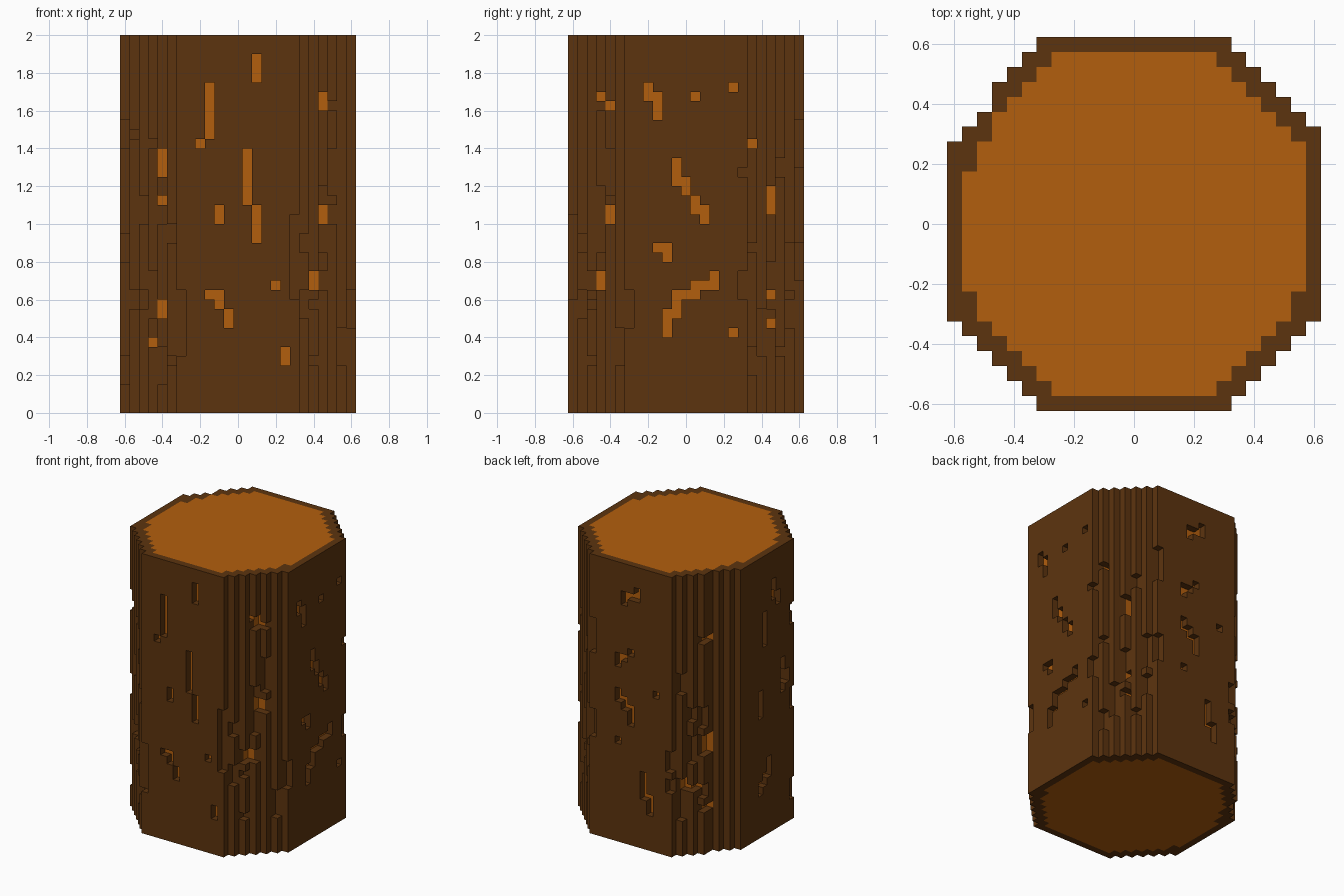
import bpy
import bmesh
import random
from mathutils import Vector

if "Cube" in bpy.data.objects:
    bpy.data.objects.remove(bpy.data.objects["Cube"], do_unlink=True)

STEP = 0.05          # edge of one block
LAYERS = 40          # blocks in the height
EDGE = 12            # blocks from the middle to a flat side
DIAGONAL = 18        # reach of the stepped corners


def make_material(name, colour):
    mat = bpy.data.materials.new(name)
    mat.use_nodes = True
    mat.diffuse_color = (*colour, 1)
    mat.node_tree.nodes["Principled BSDF"].inputs["Base Color"].default_value = (*colour, 1)
    return mat


def in_octagon(i, j, edge, diagonal):
    return max(abs(i), abs(j)) <= edge and abs(i) + abs(j) <= diagonal


# Ground plan: wood inside, a ring of bark around it
span = range(-EDGE, EDGE + 1)
plan = {(i, j) for i in span for j in span if in_octagon(i, j, EDGE, DIAGONAL)}
plan -= {(-10, 8), (-11, 7), (-12, 6)}
core = {c for c in plan if in_octagon(*c, EDGE - 1, DIAGONAL - 2)}
core -= {(-10, 6), (-11, 5), (-11, 4), (11, -5), (-11, -5)}


def stack(columns):
    return {(i, j, k) for i, j in columns for k in range(LAYERS)}


wood_blocks = stack(core)
bark_blocks = stack(plan - core)


# Cracks cut straight in through the bark: (column, lowest layer, highest layer)
def carve(to_cell, runs):
    for column, low, high in runs:
        for depth in range(EDGE, 0, -1):
            cell = to_cell(column, depth)
            if cell in core:
                break
            for k in range(low, high + 1):
                bark_blocks.discard((*cell, k))


front_cracks = [
    (2, 35, 37), (-3, 29, 34), (-4, 28, 28), (1, 22, 27), (2, 18, 21),
    (-2, 20, 21), (4, 13, 13), (-3, 12, 12), (-2, 11, 12), (-1, 9, 10),
    (5, 5, 6), (-8, 25, 27), (-8, 22, 22), (-8, 10, 11), (-9, 7, 7),
    (9, 32, 33), (9, 20, 20), (8, 13, 14),
]
left_cracks = [
    (-4, 33, 34), (-3, 31, 33), (1, 33, 33), (5, 34, 34), (-1, 24, 26),
    (0, 23, 24), (1, 21, 22), (2, 20, 21), (-3, 17, 17), (-2, 16, 17),
    (3, 13, 14), (2, 13, 13), (1, 12, 13), (0, 12, 12), (-1, 10, 12),
    (-2, 8, 10), (5, 8, 8), (-9, 33, 33), (-8, 32, 32), (-8, 20, 21),
    (-9, 13, 14), (7, 28, 28), (9, 21, 23), (9, 12, 12), (9, 9, 9),
]
back_cracks = [
    (1, 34, 35), (0, 35, 35), (-1, 35, 36), (2, 25, 26), (1, 26, 26),
    (0, 27, 27), (2, 20, 21), (1, 19, 20), (0, 17, 19), (2, 14, 14),
    (-4, 22, 22), (-2, 7, 10), (-3, 5, 7), (-7, 9, 10), (-8, 9, 9),
    (-9, 6, 6), (-9, 30, 30), (-9, 14, 16),
]
right_cracks = [
    (-2, 33, 35), (-3, 32, 33), (0, 27, 31), (-4, 19, 23), (-5, 20, 21),
    (1, 17, 20), (-6, 16, 18), (1, 6, 7), (0, 7, 8), (-1, 8, 10),
]
carve(lambda a, d: (a, -d), front_cracks)
carve(lambda a, d: (d, a), left_cracks)
carve(lambda a, d: (a, d), back_cracks)
carve(lambda a, d: (-d, a), right_cracks)

# Shallow random chips down the stepped corners
rng = random.Random(4)
for side_x in (-1, 1):
    for side_y in (-1, 1):
        for a in range(DIAGONAL - EDGE, EDGE + 1):
            for chip in range(2):
                low = rng.randint(3, 30)
                for k in range(low, low + rng.randint(1, 5)):
                    bark_blocks.discard((side_x * a, side_y * (DIAGONAL - a), k))

solid = wood_blocks | bark_blocks


# Outer skin of a set of blocks, leaving out faces hidden between blocks
def build_blocks(name, blocks, material):
    bm = bmesh.new()
    corners = {}

    def corner(point):
        key = tuple(round(2 * c) for c in point)
        if key not in corners:
            corners[key] = bm.verts.new(point * STEP)
        return corners[key]

    for block in sorted(blocks):
        middle = Vector(block) + Vector((0, 0, 0.5))
        for axis in range(3):
            for sign in (-1, 1):
                normal = Vector((0, 0, 0))
                normal[axis] = sign
                if tuple(int(b + n) for b, n in zip(block, normal)) in solid:
                    continue
                u = Vector((0, 0, 0))
                u[(axis + 1) % 3] = 0.5
                v = normal.cross(u)
                centre = middle + normal * 0.5
                bm.faces.new([corner(centre + p) for p in (-u - v, u - v, u + v, v - u)])
    mesh = bpy.data.meshes.new(name)
    bm.to_mesh(mesh)
    bm.free()
    mesh.materials.append(material)
    obj = bpy.data.objects.new(name, mesh)
    bpy.context.collection.objects.link(obj)
    return obj


build_blocks("wood_core", wood_blocks, make_material("orange wood", (0.45, 0.113, 0.004)))
build_blocks("bark", bark_blocks, make_material("brown bark", (0.108, 0.034, 0.0045)))
